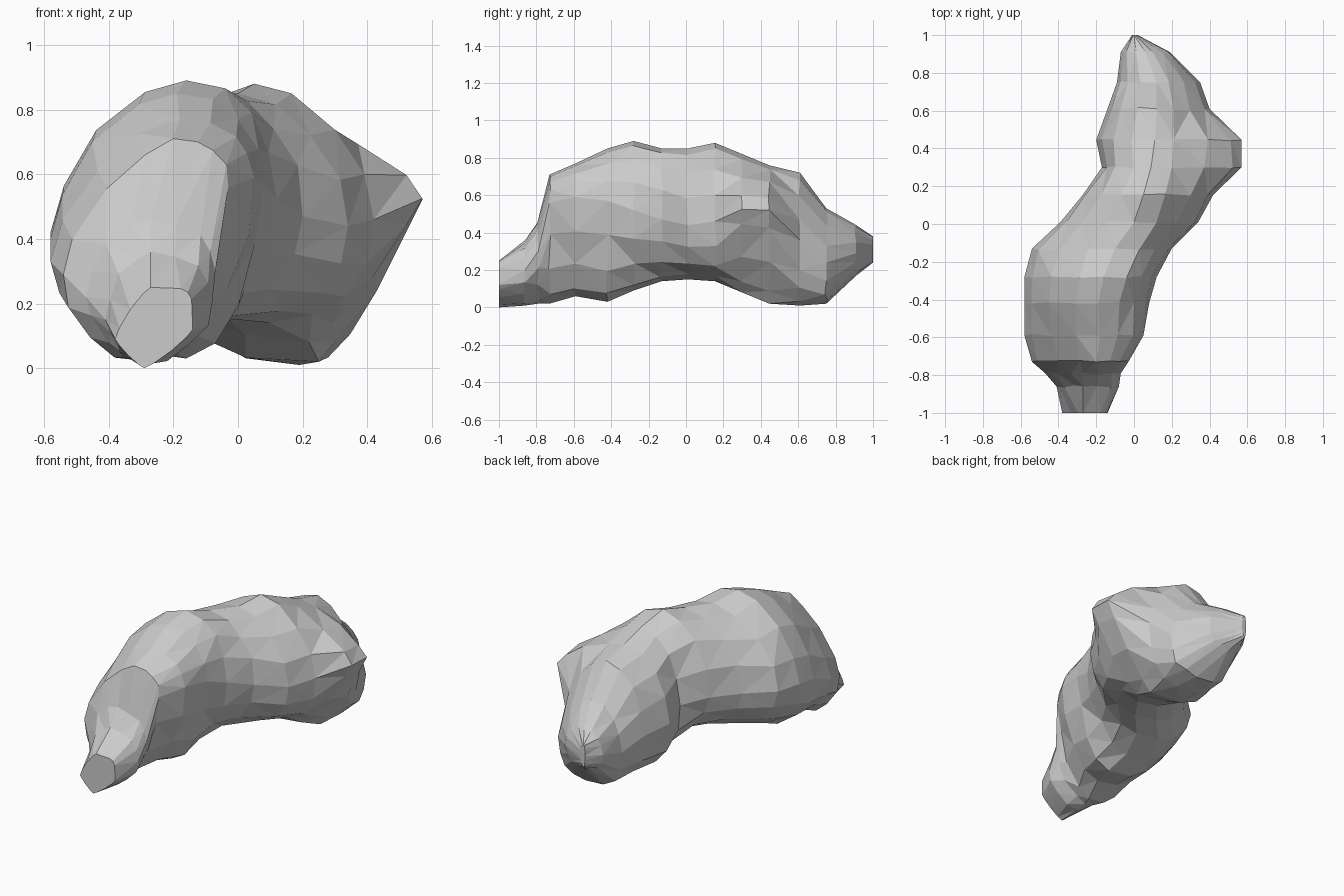
import bpy, bmesh, random
from math import sin, cos, pi

random.seed(4)
SIDES = 16

# Cross-sections from front to back:
# y, left x, right x, bottom z, top z, x of bottom, x of top, z of left bulge, z of right bulge
sections = [
    (-1.00, -0.38, -0.14, 0.00, 0.25, -0.29, -0.27, 0.09, 0.12),
    (-0.86, -0.41, -0.08, 0.01, 0.36, -0.29, -0.27, 0.15, 0.20),
    (-0.79, -0.47, -0.07, 0.02, 0.46, -0.29, -0.27, 0.22, 0.30),
    (-0.73, -0.54, -0.03, 0.02, 0.71, -0.27, -0.20, 0.29, 0.56),
    (-0.59, -0.58, 0.05, 0.06, 0.77, -0.22, -0.18, 0.33, 0.59),
    (-0.42, -0.58, 0.08, 0.03, 0.85, -0.16, -0.19, 0.40, 0.57),
    (-0.28, -0.58, 0.12, 0.09, 0.89, -0.18, -0.16, 0.42, 0.52),
    (-0.13, -0.54, 0.20, 0.14, 0.85, -0.13, -0.10, 0.42, 0.47),
    (0.01, -0.39, 0.34, 0.15, 0.85, 0.00, 0.00, 0.42, 0.44),
    (0.155, -0.27, 0.42, 0.14, 0.88, 0.10, 0.05, 0.42, 0.46),
    (0.30, -0.17, 0.57, 0.08, 0.82, 0.22, 0.09, 0.40, 0.525),
    (0.445, -0.20, 0.57, 0.02, 0.76, 0.25, 0.11, 0.35, 0.52),
    (0.61, -0.14, 0.40, 0.01, 0.72, 0.19, 0.12, 0.32, 0.36),
    (0.75, -0.09, 0.35, 0.02, 0.53, 0.16, 0.12, 0.26, 0.24),
    (0.91, -0.07, 0.19, 0.17, 0.44, 0.05, 0.06, 0.30, 0.29),
    (1.00, -0.01, 0.02, 0.24, 0.38, 0.00, 0.00, 0.31, 0.31),
]

# Corner shape up to a given y (1 = round, above = pinched, below = boxy):
# upper right, upper left, lower left, lower right
corner_bands = [
    (-0.95, (0.35, 1.6, 1.7, 1.7)),
    (-0.77, (0.9, 1.2, 1.2, 1.2)),
    (-0.65, (0.9, 1.35, 1.0, 1.2)),
    (-0.50, (0.9, 1.25, 1.0, 1.15)),
    (-0.10, (0.95, 1.2, 0.95, 1.1)),
    (0.20, (1.15, 1.0, 1.0, 0.95)),
    (0.50, (1.5, 1.0, 0.7, 1.7)),
    (0.80, (1.25, 1.0, 0.75, 0.85)),
    (1.10, (1.0, 1.0, 1.0, 1.0)),
]


def ring(bm, y, xl, xr, zb, zt, xb, xt, zl, zr, wobble):
    """One lopsided oval made of four quarter arcs."""
    corners = next(c for limit, c in corner_bands if y <= limit)
    verts = []
    for i in range(SIDES):
        a = 2 * pi * i / SIDES
        p = corners[i * 4 // SIDES]
        c, s = cos(a), sin(a)
        side_x, side_z = (xr, zr) if c >= 0 else (xl, zl)
        end_x, end_z = (xt, zt) if s >= 0 else (xb, zb)
        x = end_x + (side_x - end_x) * abs(c) ** p
        z = side_z + (end_z - side_z) * abs(s) ** p
        # loosen everything but the four extreme points
        w = wobble if i % (SIDES // 4) else 0.0
        dx, dy, dz = (random.uniform(-w, w) for _ in range(3))
        verts.append(bm.verts.new((x + dx, y + dy, max(z + dz, 0.0))))
    return verts


# Faceted rock body, lofted through the sections
bm = bmesh.new()
last = len(sections) - 1
rings = [ring(bm, *s, 0.0 if k in (0, last) else 0.008) for k, s in enumerate(sections)]
for a, b in zip(rings, rings[1:]):
    for i in range(SIDES):
        j = (i + 1) % SIDES
        bm.faces.new((a[i], a[j], b[j], b[i]))
bm.faces.new(rings[0])
bm.faces.new(rings[-1])
bmesh.ops.recalc_face_normals(bm, faces=bm.faces)
bmesh.ops.triangulate(bm, faces=[f for f in bm.faces if len(f.verts) == 4],
                      quad_method='SHORT_EDGE')

mesh = bpy.data.meshes.new("rock_body")
bm.to_mesh(mesh)
bm.free()
rock = bpy.data.objects.new("rock_body", mesh)
bpy.context.collection.objects.link(rock)
